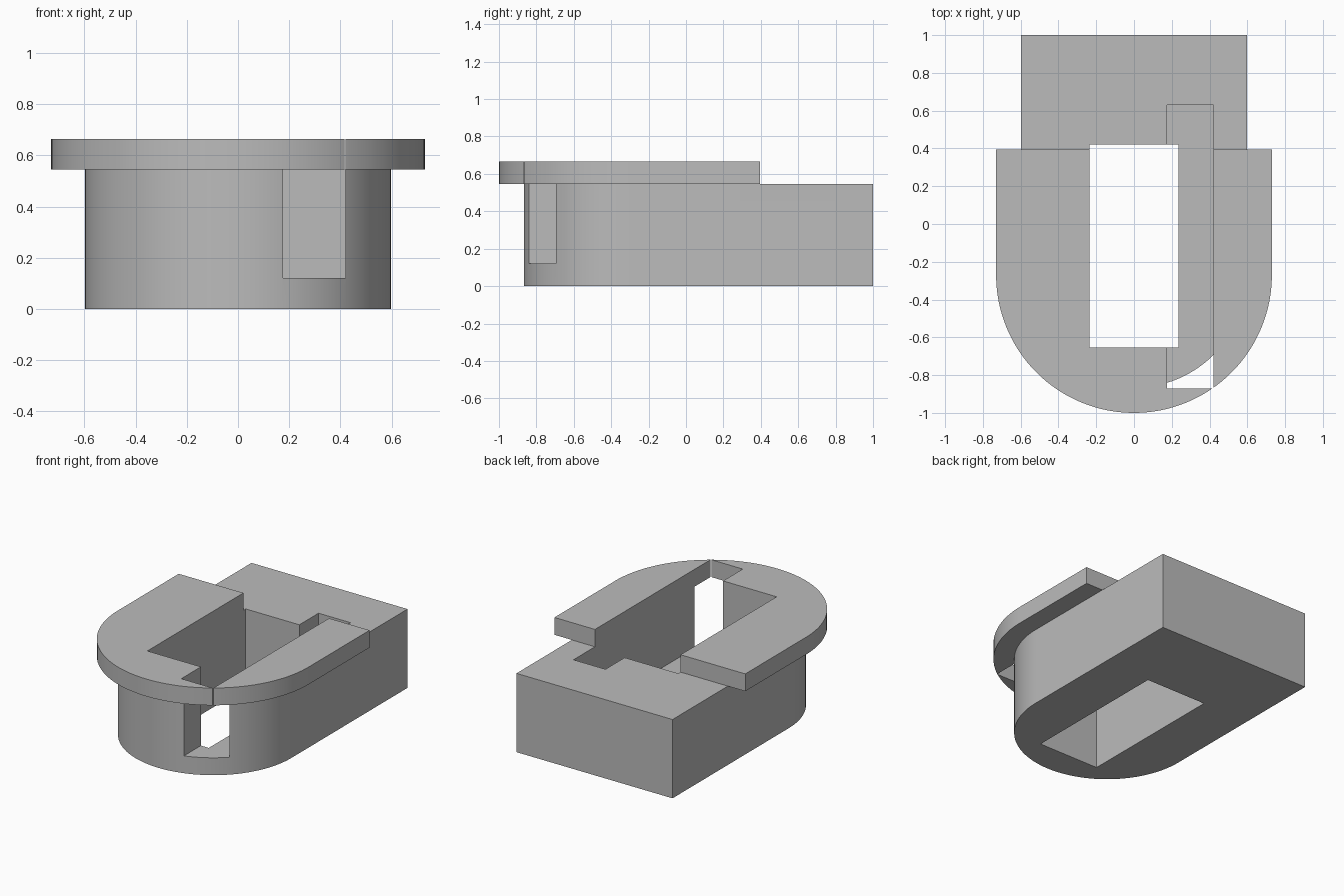
import bpy
import math

cube = bpy.data.objects.get("Cube")
if cube:
    bpy.data.objects.remove(cube, do_unlink=True)

ARC_Y = -0.27       # centre of the rounded front
BODY_TOP = 0.545
PLATE_TOP = 0.665

grey = bpy.data.materials.new("plain grey")
grey.use_nodes = True
colour = (0.5, 0.5, 0.5, 1)
grey.diffuse_color = colour
grey.node_tree.nodes["Principled BSDF"].inputs["Base Color"].default_value = colour


def prism(name, outline, z0, z1):
    """Extrude a counter-clockwise outline from z0 to z1."""
    n = len(outline)
    verts = [(x, y, z) for z in (z0, z1) for x, y in outline]
    faces = [tuple(reversed(range(n))), tuple(range(n, 2 * n))]
    faces += [(i, (i + 1) % n, (i + 1) % n + n, i + n) for i in range(n)]
    mesh = bpy.data.meshes.new(name)
    mesh.from_pydata(verts, [], faces)
    mesh.materials.append(grey)
    obj = bpy.data.objects.new(name, mesh)
    bpy.context.collection.objects.link(obj)
    return obj


def round_front(radius, back, steps=64):
    """Straight-sided outline with a half-circle front."""
    arc = [(radius * math.cos(a), ARC_Y + radius * math.sin(a))
           for a in (math.pi * (1 + i / steps) for i in range(steps + 1))]
    return arc + [(radius, back), (-radius, back)]


def box(name, x0, x1, y0, y1, z0, z1):
    return prism(name, [(x0, y0), (x1, y0), (x1, y1), (x0, y1)], z0, z1)


def combine(target, other, operation):
    """Apply a boolean and remove the helper."""
    mod = target.modifiers.new(operation, 'BOOLEAN')
    mod.operation = operation
    mod.solver = 'EXACT'
    mod.object = other
    bpy.context.view_layer.objects.active = target
    bpy.ops.object.modifier_apply(modifier=mod.name)
    bpy.data.objects.remove(other, do_unlink=True)


# Block with the wider plate on top
housing = prism("housing", round_front(0.597, 1.0), 0, BODY_TOP)
combine(housing, prism("top_plate", round_front(0.73, 0.395), BODY_TOP, PLATE_TOP), 'UNION')

# Rectangular opening right through
combine(housing, box("opening", -0.235, 0.235, -0.655, 0.42, -0.1, 1), 'DIFFERENCE')

# Side channel, open at the top and at the front of the block
combine(housing, box("channel", 0.175, 0.42, -0.87, 0.63, 0.12, 1), 'DIFFERENCE')

# Smooth curves, sharp edges
bpy.ops.object.select_all(action='DESELECT')
housing.select_set(True)
bpy.context.view_layer.objects.active = housing
bpy.ops.object.shade_smooth_by_angle(angle=math.radians(30))
